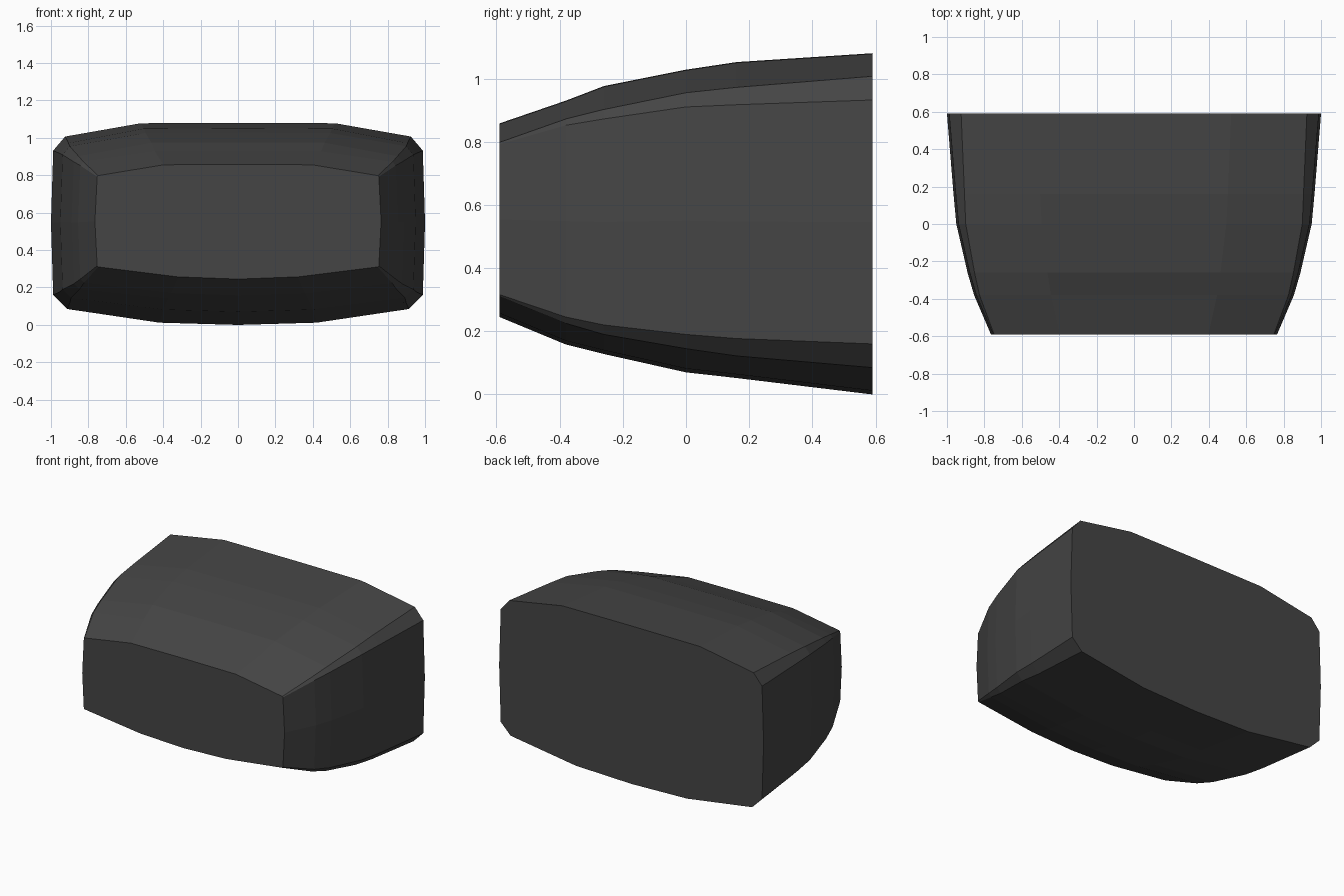
import bpy, bmesh

if "Cube" in bpy.data.objects:
    bpy.data.objects.remove(bpy.data.objects["Cube"])

# Cross-sections from front to back:
# y, half width, top z, upper corner z, lower corner z, bottom z, corner chamfer
STATIONS = [
    (-0.59, 0.765, 0.858, 0.798, 0.31, 0.245, 0.006),
    (-0.38, 0.855, 0.930, 0.872, 0.225, 0.158, 0.02),
    (-0.26, 0.890, 0.976, 0.902, 0.19, 0.128, 0.03),
    (0.00, 0.950, 1.028, 0.955, 0.145, 0.070, 0.045),
    (0.16, 0.965, 1.052, 0.972, 0.122, 0.052, 0.055),
    (0.59, 1.000, 1.080, 1.007, 0.085, 0.000, 0.075),
]


def section(y, w, top, upper, lower, bottom, c):
    """Crowned rectangle with chamfered corners, mirrored about x = 0."""
    edge = w - 0.012
    half = [
        (w * 0.42, bottom + 0.012),
        (edge - c, lower),
        (edge, lower + c),
        (w, (upper + lower) / 2),
        (edge, upper - c),
        (edge - c * 0.85, upper),
        (w * 0.52, top - 0.002),
    ]
    ring = [(0, bottom)] + half + [(0, top)] + [(-x, z) for x, z in reversed(half)]
    return [(x, y, z) for x, z in ring]


# Tapered, gently bulging block
bm = bmesh.new()
rings = [[bm.verts.new(p) for p in section(*s)] for s in STATIONS]
for a, b in zip(rings, rings[1:]):
    n = len(a)
    for i in range(n):
        j = (i + 1) % n
        bm.faces.new((a[i], a[j], b[j], b[i]))

# Flat front and back
bm.faces.new(rings[0])
bm.faces.new(rings[-1])
bmesh.ops.recalc_face_normals(bm, faces=bm.faces[:])

mesh = bpy.data.meshes.new("tapered_block")
bm.to_mesh(mesh)
bm.free()
block = bpy.data.objects.new("tapered_block", mesh)
bpy.context.collection.objects.link(block)

# Dark grey surface
dark = bpy.data.materials.new("dark_grey")
dark.diffuse_color = (0.06, 0.06, 0.06, 1)
dark.use_nodes = True
dark.node_tree.nodes["Principled BSDF"].inputs["Base Color"].default_value = dark.diffuse_color
mesh.materials.append(dark)
